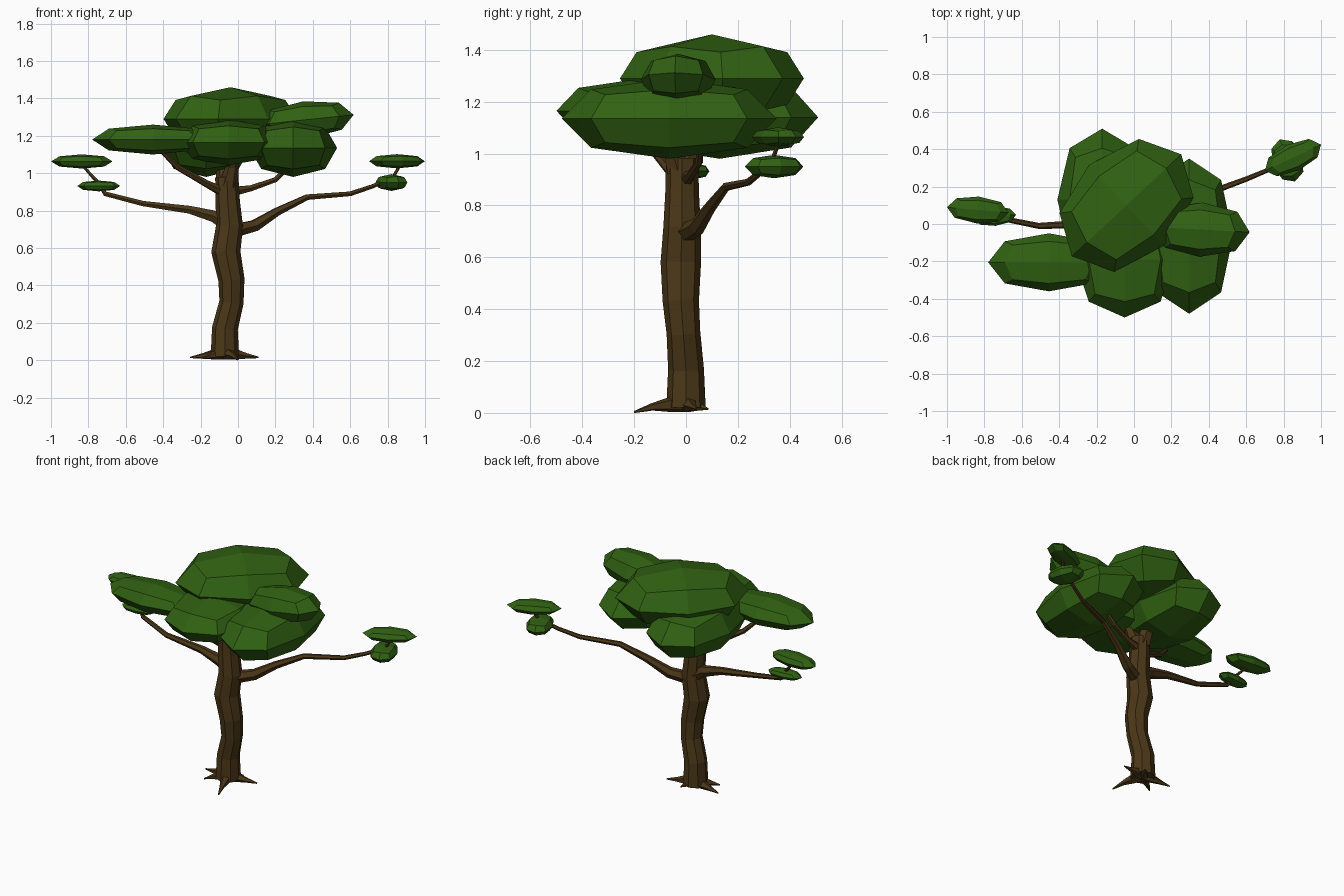
import bpy, bmesh, math
from mathutils import Vector

if "Cube" in bpy.data.objects:
    bpy.data.objects.remove(bpy.data.objects["Cube"])


def material(name, rgb):
    m = bpy.data.materials.new(name)
    m.diffuse_color = (*rgb, 1)
    m.use_nodes = True
    m.node_tree.nodes["Principled BSDF"].inputs["Base Color"].default_value = m.diffuse_color
    return m


LEAF = material("leaf_green", (0.03, 0.12, 0.006))
BARK = material("bark_brown", (0.07, 0.038, 0.009))


def finish(bm, name, mat):
    bmesh.ops.recalc_face_normals(bm, faces=bm.faces)
    me = bpy.data.meshes.new(name)
    bm.to_mesh(me)
    bm.free()
    me.materials.append(mat)
    ob = bpy.data.objects.new(name, me)
    bpy.context.collection.objects.link(ob)
    return ob


def leaf_clump(name, centre, radii, turn=0, tilt=0):
    """Box softened by one subdivision: a faceted, flattened blob."""
    bm = bmesh.new()
    bmesh.ops.create_cube(bm, size=2 / 0.84)
    ob = finish(bm, name, LEAF)
    ob.location = centre
    ob.scale = radii
    ob.rotation_euler = (0, math.radians(tilt), math.radians(turn))
    sub = ob.modifiers.new("soften", 'SUBSURF')
    sub.levels = sub.render_levels = 1
    return ob


def limb(name, points, sides=6, ref=(0, 0, 1)):
    """Tapered faceted tube through (x, y, z, radius) points."""
    bm = bmesh.new()
    pts = [Vector(p[:3]) for p in points]
    rings = []
    for i, p in enumerate(pts):
        t = (pts[min(i + 1, len(pts) - 1)] - pts[max(i - 1, 0)]).normalized()
        u = t.cross(Vector(ref)).normalized()
        v = t.cross(u)
        r = points[i][3]
        rings.append([bm.verts.new(p + r * (u * math.cos(a) + v * math.sin(a)))
                      for a in (2 * math.pi * k / sides for k in range(sides))])
    for a, b in zip(rings, rings[1:]):
        for k in range(sides):
            n = (k + 1) % sides
            bm.faces.new((a[k], a[n], b[n], b[k]))
    bm.faces.new(rings[0])
    bm.faces.new(rings[-1])
    return finish(bm, name, BARK)


# Trunk with a gentle wobble
limb("trunk", [(-.07, 0, .02, .076), (-.07, 0, .17, .069), (-.035, -.01, .31, .065),
               (-.035, -.02, .43, .07), (-.065, -.02, .58, .078), (-.045, -.015, .72, .072),
               (-.055, -.015, .85, .065), (-.06, -.015, .98, .062)], 8, (0, 1, 0))

# Forked trunk top, hidden in the leaves
limb("fork_back", [(-.065, 0, .94, .05), (-.08, .03, 1.04, .04), (-.1, .1, 1.16, .025)], 6, (0, 1, 0))
limb("fork_front", [(-.05, -.03, .94, .05), (-.03, -.06, 1.04, .035), (-.03, -.12, 1.14, .025)], 6, (0, 1, 0))

# Roots
for i, (x, y, z) in enumerate([(-.255, .03, .015), (.11, .04, .015), (0, -.2, .003),
                               (-.19, -.08, .01), (-.02, .085, .015)]):
    c = Vector((-.07, 0, .035))
    d = Vector((x, y, z)) - c
    m1, m2 = c + d * .3, c + d * .65
    limb(f"root_{i + 1}", [(*c, .034), (m1.x, m1.y, .032, .03),
                           (m2.x, m2.y, .023, .015), (x, y, z, .004)], 5)

# Long lower branches
limb("branch_left_low", [(-.04, 0, .72, .05), (-.13, 0, .77, .036), (-.26, 0, .805, .024),
                         (-.51, -.01, .838, .016), (-.71, .03, .89, .014),
                         (-.74, .04, .94, .011), (-.83, .07, 1.04, .007)])
limb("branch_right_low", [(-.03, -.01, .69, .04), (.09, .045, .72, .034), (.21, .095, .795, .024),
                          (.37, .155, .872, .017), (.6, .24, .89, .014), (.72, .29, .93, .012),
                          (.83, .335, .98, .01), (.87, .36, 1.05, .007)])

# Short upper branches
limb("branch_left_high", [(-.06, -.02, .89, .03), (-.17, -.07, .945, .02),
                          (-.32, -.14, 1.03, .016), (-.42, -.19, 1.13, .012)])
limb("branch_right_high", [(-.04, 0, .9, .03), (.07, .02, .92, .018),
                           (.2, .05, .965, .015), (.3, .06, 1.06, .012)])

# Large canopy clumps
leaf_clump("leaves_top", (-.04, .1, 1.29), (.40, .295, .17), 43)
leaf_clump("leaves_front", (-.05, -.19, 1.165), (.265, .31, .122))
leaf_clump("leaves_back", (-.17, .13, 1.14), (.24, .38, .16))
leaf_clump("leaves_right_low", (.295, -.065, 1.135), (.235, .415, .155))
leaf_clump("leaves_left", (-.455, -.205, 1.18), (.325, .155, .08))
leaf_clump("leaves_right_high", (.36, -.03, 1.285), (.26, .145, .1), -3, -6)

# Small clumps at the ends of the long branches
leaf_clump("tip_left_high", (-.835, .075, 1.063), (.165, .072, .038), -5)
leaf_clump("tip_left_low", (-.745, .04, .932), (.115, .05, .029), 5)
leaf_clump("tip_right_high", (.85, .355, 1.064), (.165, .075, .038), 25)
leaf_clump("tip_right_low", (.82, .34, .95), (.12, .082, .045), 110)
